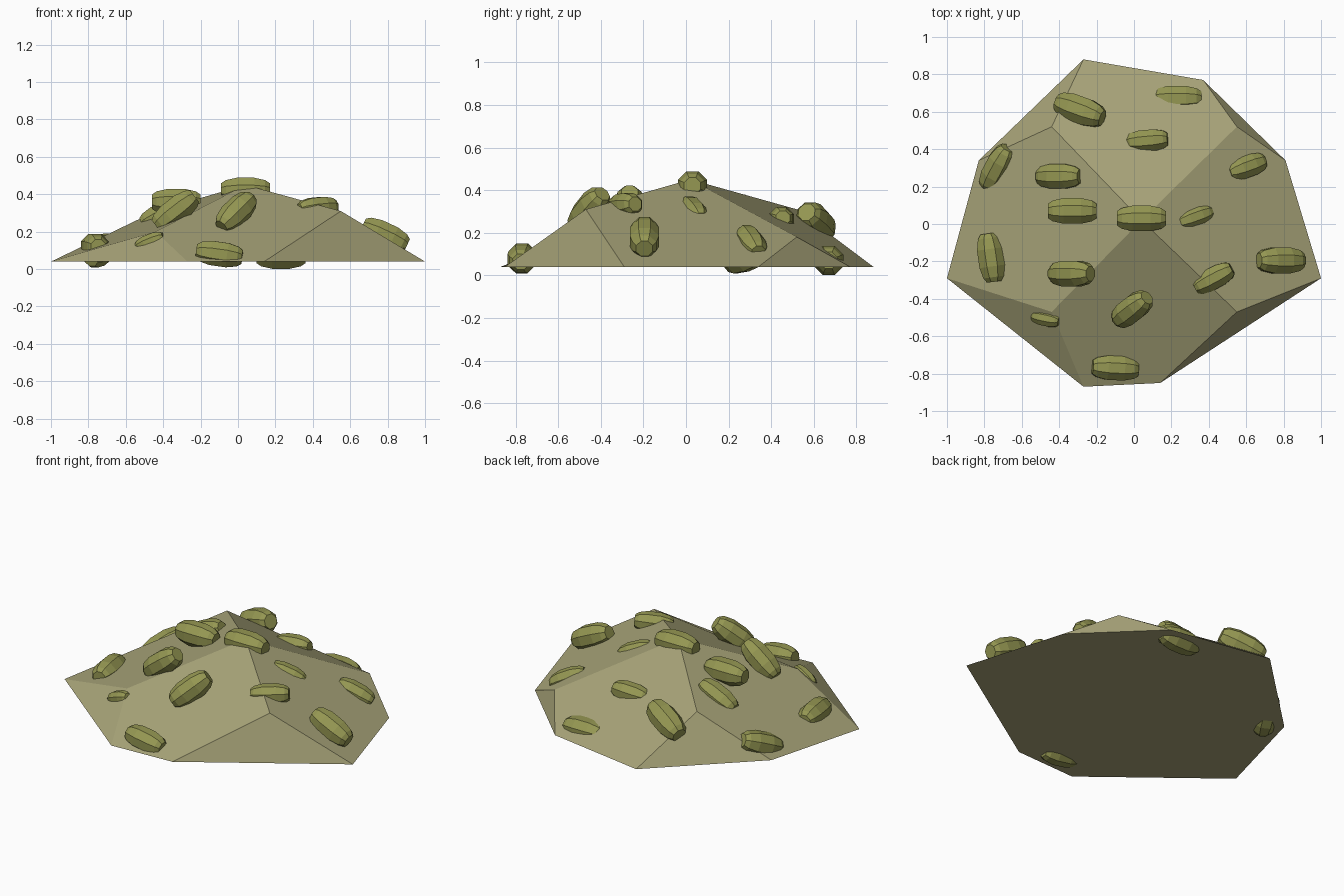
import bpy, bmesh
from math import radians, sin, cos, pi
from mathutils import Matrix

if "Cube" in bpy.data.objects:
    bpy.data.objects.remove(bpy.data.objects["Cube"])


def material(name, rgb):
    m = bpy.data.materials.new(name)
    m.diffuse_color = (*rgb, 1)
    m.use_nodes = True
    m.node_tree.nodes["Principled BSDF"].inputs["Base Color"].default_value = m.diffuse_color
    return m


def add_mesh(name, verts, faces, mat, matrix=None):
    bm = bmesh.new()
    vs = [bm.verts.new(v) for v in verts]
    for f in faces:
        bm.faces.new([vs[i] for i in f])
    bmesh.ops.recalc_face_normals(bm, faces=bm.faces)
    me = bpy.data.meshes.new(name)
    bm.to_mesh(me)
    bm.free()
    me.materials.append(mat)
    ob = bpy.data.objects.new(name, me)
    bpy.context.collection.objects.link(ob)
    if matrix:
        ob.matrix_world = matrix
    return ob


mound_mat = material("mound_olive", (0.39, 0.37, 0.19))
pebble_mat = material("pebble_green", (0.30, 0.31, 0.085))

# Faceted mound: base outline, four shoulders and a peak
base = [(-.27, -.87), (.14, -.85), (1, -.29), (.81, .34),
        (.37, .77), (-.27, .88), (-.83, .34), (-1, -.29)]
shoulders = [(-.44, -.47, .20), (.55, -.47, .31), (.55, .52, .18), (-.44, .52, .31)]
verts = [(x, y, .04) for x, y in base] + shoulders + [(.04, .02, .45)]
faces = [tuple(range(8))]
for i in range(4):
    a, b = 2 * i, 2 * i + 1
    s0, s1 = 8 + i, 8 + (i + 1) % 4
    faces.append((12, s0, a, b, s1))             # main slope
    faces.append((s1, b, (b + 1) % 8))           # corner facet
add_mesh("mound", verts, faces, mound_mat)

# Pebble: eight-sided lathed lozenge along x, (position, radius) per ring
rings = [(-.13, .042), (-.105, .06), (-.047, .074), (.047, .074), (.105, .06), (.13, .042)]
p_verts = [(x, r * cos(pi / 8 + k * pi / 4), r * sin(pi / 8 + k * pi / 4))
           for x, r in rings for k in range(8)]
p_faces = [(j * 8 + k, j * 8 + (k + 1) % 8, j * 8 + 8 + (k + 1) % 8, j * 8 + 8 + k)
           for j in range(5) for k in range(8)]
p_faces += [tuple(range(8)), tuple(range(40, 48))]

# Each pebble: x, y, z, heading, upward tilt, scale
pebbles = [
    (-.29, .61, .25, -20, 20, 1.05), (.23, .67, .07, 0, 0, 1),
    (.07, .445, .26, 5, 5, .85), (-.73, .30, .10, 62, 22, 1),
    (-.40, .255, .29, 0, 25, .95), (-.33, .07, .36, 0, 0, 1),
    (.04, .03, .42, 0, 0, 1), (.32, .035, .30, 20, -20, .8),
    (.60, .305, .155, 20, -25, .85), (-.765, -.18, .12, 98, 0, 1),
    (-.335, -.265, .31, 0, 38, 1), (-.01, -.455, .305, 38, 38, .98),
    (.425, -.29, .325, 28, 5, .85), (.785, -.195, .18, 0, -25, 1),
    (-.47, -.505, .145, -12, 22, .6), (-.10, -.77, .08, -3, -8, .95),
]
for i, (x, y, z, head, tilt, s) in enumerate(pebbles):
    m = (Matrix.Translation((x, y, z)) @ Matrix.Rotation(radians(head), 4, 'Z')
         @ Matrix.Rotation(-radians(tilt), 4, 'Y') @ Matrix.Scale(s, 4))
    add_mesh(f"pebble_{i + 1}", p_verts, p_faces, pebble_mat, m)
